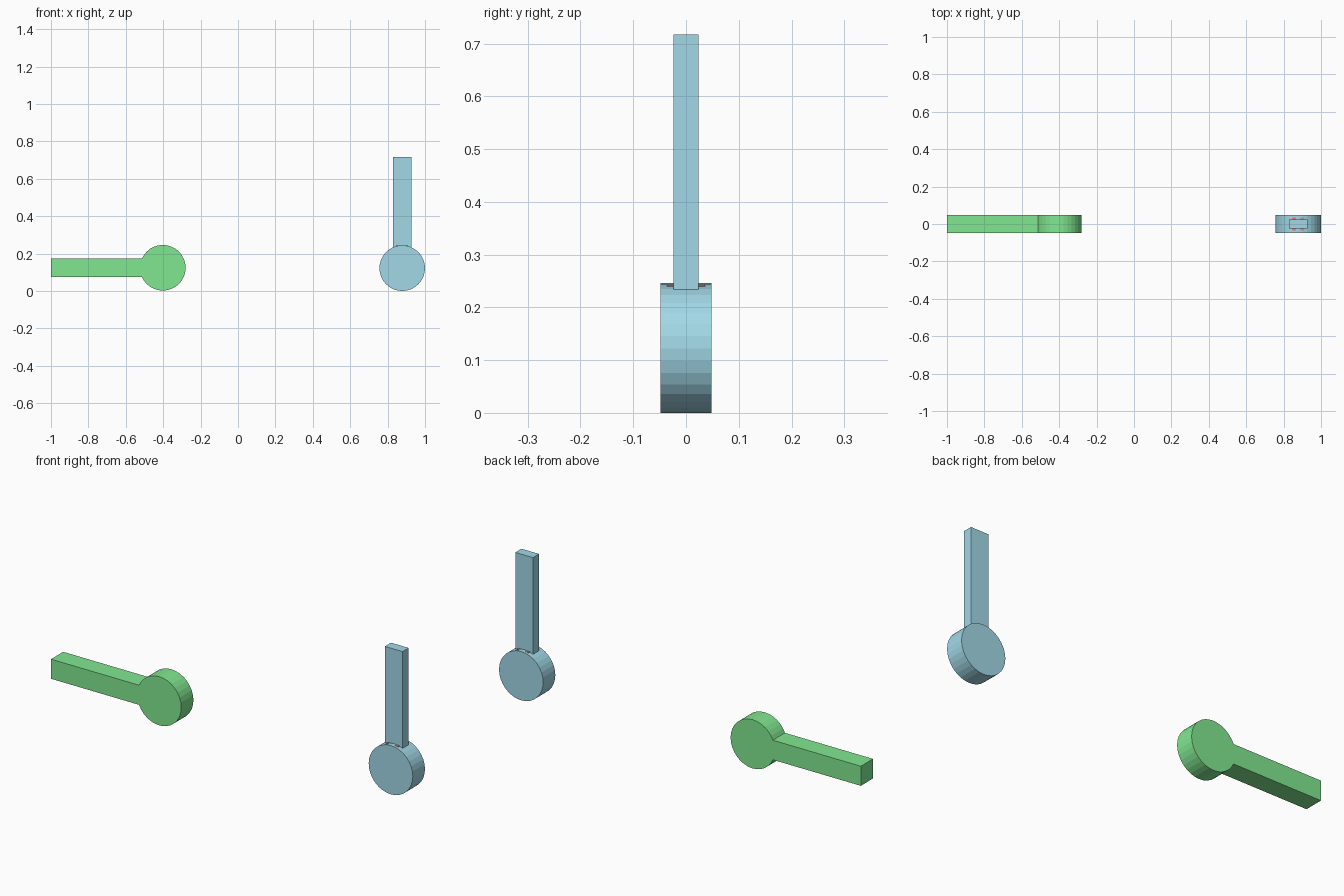
import bpy, bmesh, math
from mathutils import Vector

if "Cube" in bpy.data.objects:
    bpy.data.objects.remove(bpy.data.objects["Cube"])

R, HALF_W, DEPTH, SEG = 0.122, 0.049, 0.048, 32


def material(name, rgb):
    m = bpy.data.materials.new(name)
    m.diffuse_color = (*rgb, 1)
    m.use_nodes = True
    m.node_tree.nodes["Principled BSDF"].inputs["Base Color"].default_value = m.diffuse_color
    return m


def finish(name, bm, mat):
    bmesh.ops.recalc_face_normals(bm, faces=bm.faces[:])
    me = bpy.data.meshes.new(name)
    bm.to_mesh(me)
    bm.free()
    me.materials.append(mat)
    ob = bpy.data.objects.new(name, me)
    bpy.context.collection.objects.link(ob)
    return ob


def prism(name, outline, half_depth, mat):
    """Extrude an x/z outline along y."""
    bm = bmesh.new()
    face = bm.faces.new([bm.verts.new((x, -half_depth, z)) for x, z in outline])
    ext = bmesh.ops.extrude_face_region(bm, geom=[face])["geom"]
    bmesh.ops.translate(bm, vec=Vector((0, 2 * half_depth, 0)),
                        verts=[v for v in ext if isinstance(v, bmesh.types.BMVert)])
    return finish(name, bm, mat)


def rect(x0, x1, z0, z1):
    return [(x0, z0), (x1, z0), (x1, z1), (x0, z1)]


def circle(cx, cz):
    return [(cx + R * math.cos(i * math.tau / SEG), cz + R * math.sin(i * math.tau / SEG))
            for i in range(SEG)]


green = material("green", (0.22, 0.8, 0.28))
blue = material("blue", (0.36, 0.69, 0.8))
red = material("red", (0.85, 0.2, 0.2))

# Lying lever: disc and bar share one outline
gx, gz = -0.402, 0.124
join = gx - math.sqrt(R * R - HALF_W * HALF_W)
disc = circle(gx, gz)
arc = [p for p in disc[:SEG // 2] if p[0] > join] 
arc_low = [p for p in disc[SEG // 2 + 1:] if p[0] > join]
outline = arc + [(join, gz + HALF_W), (-1, gz + HALF_W),
                 (-1, gz - HALF_W), (join, gz - HALF_W)] + arc_low
prism("lying_lever", outline, DEPTH, green)

# Upright lever: disc base and thinner handle
bx, bz = 0.878, 0.122
prism("upright_disc", circle(bx, bz), DEPTH, blue)
prism("upright_handle", rect(bx - HALF_W, bx + HALF_W, 0.233, 0.717), 0.024, blue)

# Red slot plate at the foot of the handle
prism("slot_plate", rect(bx - 0.032, bx + 0.032, 0.2, 0.2428), 0.036, red)
